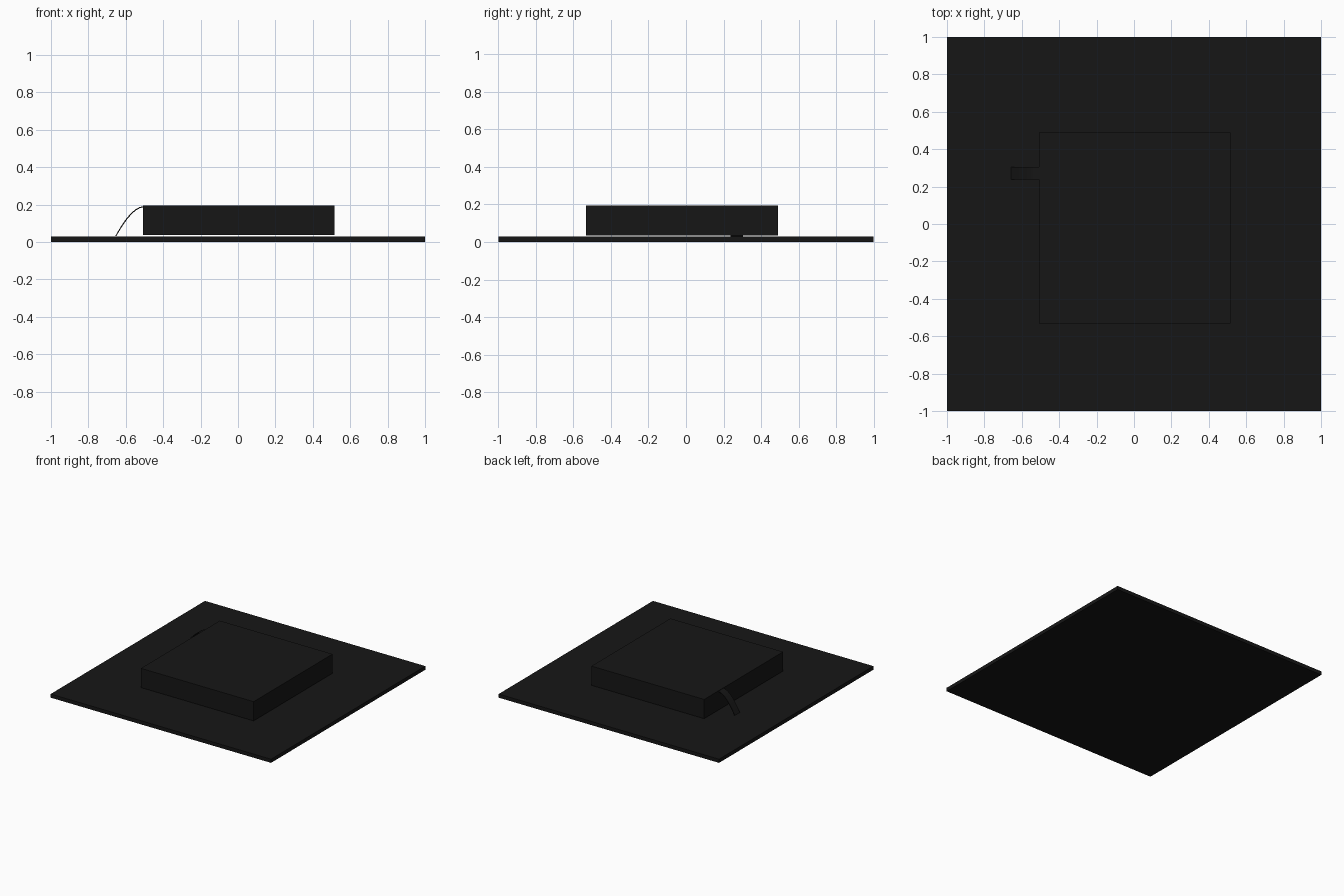
import bpy, bmesh

if "Cube" in bpy.data.objects:
    bpy.data.objects.remove(bpy.data.objects["Cube"])

black = bpy.data.materials.new("black")
black.diffuse_color = (0.008, 0.008, 0.008, 1)
black.use_nodes = True
black.node_tree.nodes["Principled BSDF"].inputs["Base Color"].default_value = black.diffuse_color


def finish(bm, name):
    bmesh.ops.recalc_face_normals(bm, faces=bm.faces)
    me = bpy.data.meshes.new(name)
    bm.to_mesh(me)
    bm.free()
    me.materials.append(black)
    ob = bpy.data.objects.new(name, me)
    bpy.context.collection.objects.link(ob)
    return ob


def box(name, lo, hi):
    bm = bmesh.new()
    bmesh.ops.create_cube(bm, size=1)
    for v in bm.verts:
        v.co = [(a + b) / 2 + c * (b - a) for a, b, c in zip(lo, hi, v.co)]
    return finish(bm, name)


# thin square base and the block floating just above it
box("base_plate", (-1, -1, 0), (1, 1, 0.03))
box("raised_block", (-0.508, -0.533, 0.036), (0.515, 0.49, 0.194))

# thin curved strap from the block's left side down to the plate
path = [(-0.654, 0.03), (-0.626, 0.078), (-0.596, 0.122), (-0.568, 0.154),
        (-0.545, 0.173), (-0.525, 0.184), (-0.505, 0.188)]
bm = bmesh.new()
rows = [[bm.verts.new((x, y, z)) for y in (0.238, 0.304)] for x, z in path]
for a, b in zip(rows, rows[1:]):
    bm.faces.new((a[0], a[1], b[1], b[0]))
strap = finish(bm, "connecting_strap")
for p in strap.data.polygons:
    p.use_smooth = True
thick = strap.modifiers.new("thickness", "SOLIDIFY")
thick.thickness = 0.006
thick.offset = 0
bpy.context.view_layer.objects.active = strap
strap.select_set(True)
bpy.ops.object.modifier_apply(modifier="thickness")
for v in strap.data.vertices:
    v.co.z = max(v.co.z, 0.03)
bpy.ops.object.shade_smooth_by_angle()
